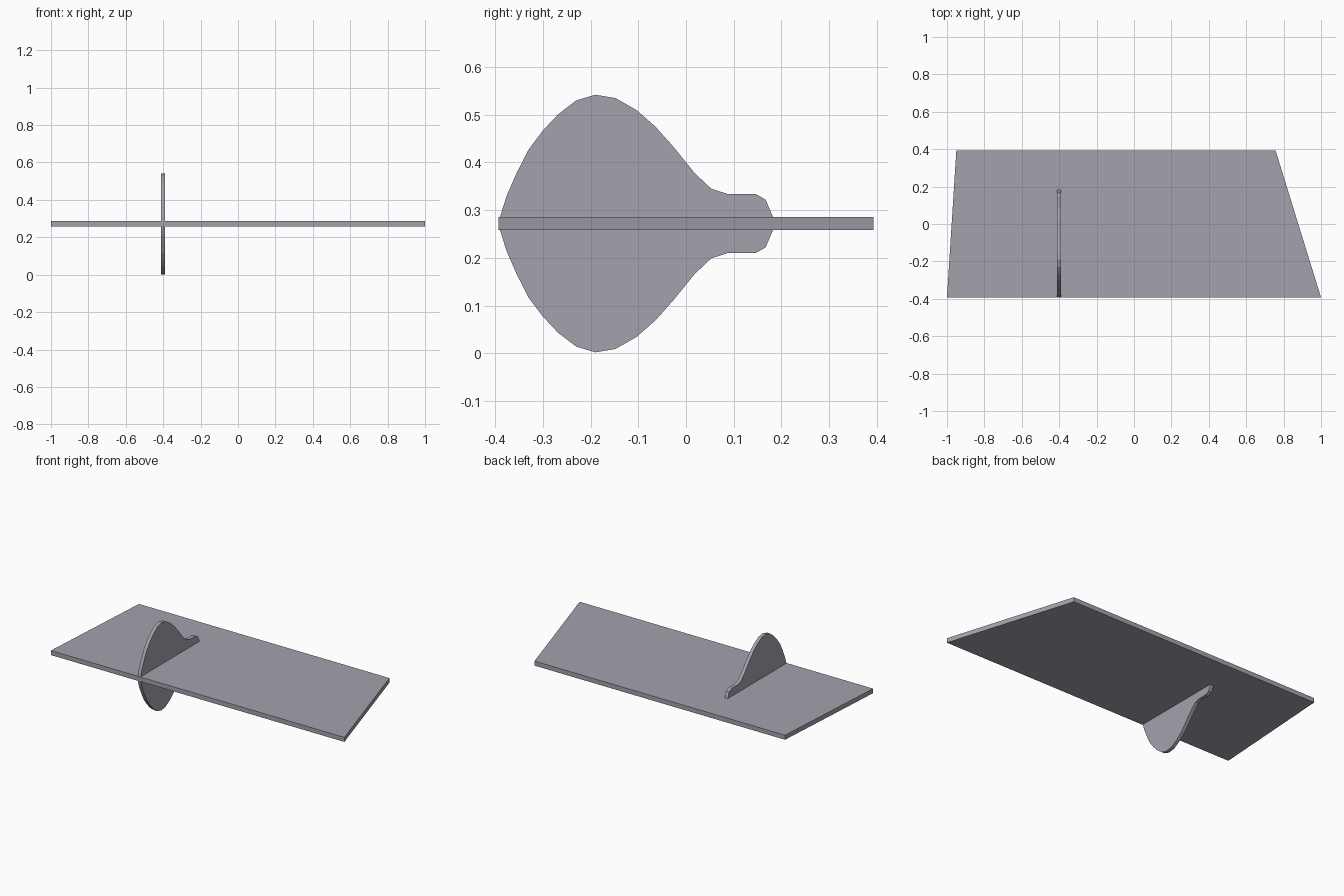
import bpy
import bmesh
from mathutils import Vector

cube = bpy.data.objects.get("Cube")
if cube:
    bpy.data.objects.remove(cube, do_unlink=True)

grey = bpy.data.materials.new("cool_grey")
grey.use_nodes = True
COLOR = (0.37, 0.365, 0.42, 1.0)
grey.diffuse_color = COLOR
grey.node_tree.nodes["Principled BSDF"].inputs["Base Color"].default_value = COLOR

MID_Z = 0.272


def extruded_part(name, outline, depth):
    """Flat outline of 3D points, extruded along the depth vector."""
    bm = bmesh.new()
    face = bm.faces.new([bm.verts.new(p) for p in outline])
    result = bmesh.ops.extrude_face_region(bm, geom=[face], use_keep_orig=True)
    moved = [g for g in result["geom"] if isinstance(g, bmesh.types.BMVert)]
    bmesh.ops.translate(bm, verts=moved, vec=Vector(depth))
    bmesh.ops.recalc_face_normals(bm, faces=bm.faces)
    mesh = bpy.data.meshes.new(name)
    bm.to_mesh(mesh)
    bm.free()
    mesh.materials.append(grey)
    obj = bpy.data.objects.new(name, mesh)
    bpy.context.collection.objects.link(obj)
    return obj


# Horizontal board with slanted ends
HALF_Y = 0.393
THICK = 0.028
corners = [(-1, -HALF_Y), (1, -HALF_Y), (0.757, HALF_Y), (-0.95, HALF_Y)]
extruded_part("board", [(x, y, MID_Z - THICK / 2) for x, y in corners], (0, 0, THICK))

# Upright teardrop fin: (y, half height) from front to back, mirrored about the board
profile = [(-0.39, 0.013), (-0.376, 0.058), (-0.355, 0.106), (-0.33, 0.155),
           (-0.30, 0.195), (-0.268, 0.229), (-0.23, 0.258), (-0.19, 0.27),
           (-0.148, 0.263), (-0.104, 0.238), (-0.064, 0.203), (-0.024, 0.158),
           (0.018, 0.106), (0.053, 0.073), (0.087, 0.062), (0.146, 0.062),
           (0.167, 0.05), (0.183, 0.012)]
upper = [(-0.411, y, MID_Z + h) for y, h in profile]
lower = [(-0.411, y, MID_Z - h) for y, h in reversed(profile)]
extruded_part("fin", upper + lower, (0.021, 0, 0))
